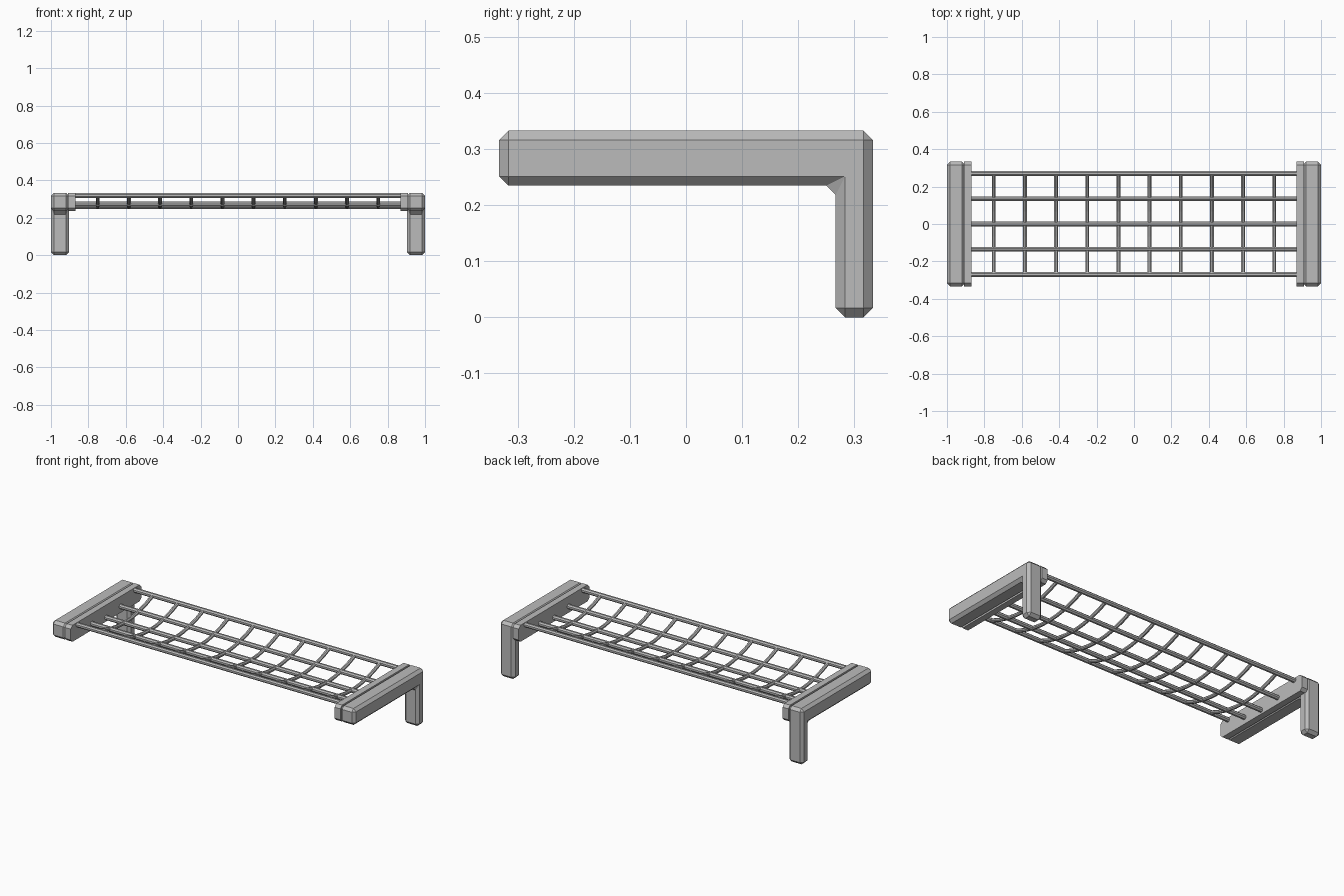
import bpy, bmesh, math
from mathutils import Vector

if "Cube" in bpy.data.objects:
    bpy.data.objects.remove(bpy.data.objects["Cube"])

grey = bpy.data.materials.new("plain grey")
grey.diffuse_color = (0.5, 0.5, 0.5, 1)
grey.use_nodes = True
grey.node_tree.nodes["Principled BSDF"].inputs["Base Color"].default_value = grey.diffuse_color


def finish(bm, name):
    bmesh.ops.recalc_face_normals(bm, faces=bm.faces[:])
    me = bpy.data.meshes.new(name)
    bm.to_mesh(me)
    bm.free()
    me.materials.append(grey)
    ob = bpy.data.objects.new(name, me)
    bpy.context.collection.objects.link(ob)
    return ob


def prism(name, profile, x0, x1, bevel, all_edges=True):
    """Extrude a (y, z) outline along x and chamfer it."""
    bm = bmesh.new()
    face = bm.faces.new([bm.verts.new((x0, y, z)) for y, z in profile])
    ext = bmesh.ops.extrude_face_region(bm, geom=[face])
    moved = [v for v in ext["geom"] if isinstance(v, bmesh.types.BMVert)]
    bmesh.ops.translate(bm, verts=moved, vec=(x1 - x0, 0, 0))
    bmesh.ops.recalc_face_normals(bm, faces=bm.faces[:])
    edges = [e for e in bm.edges
             if all_edges or abs(e.verts[0].co.x - e.verts[1].co.x) > 1e-4]
    bmesh.ops.bevel(bm, geom=edges, offset=bevel, segments=1,
                    profile=0.5, affect='EDGES')
    return finish(bm, name)


def tube(name, points, normal, radius, sides):
    """Sweep a regular polygon along a planar path; normal is the plane normal."""
    bm = bmesh.new()
    pts = [Vector(p) for p in points]
    n = Vector(normal)
    rings = []
    for i, p in enumerate(pts):
        t = (pts[min(i + 1, len(pts) - 1)] - pts[max(i - 1, 0)]).normalized()
        b = t.cross(n)
        angles = [math.tau * (k + 0.5) / sides for k in range(sides)]
        rings.append([bm.verts.new(p + radius * (math.cos(a) * n + math.sin(a) * b))
                      for a in angles])
    for r, s in zip(rings, rings[1:]):
        for k in range(sides):
            j = (k + 1) % sides
            bm.faces.new((r[k], r[j], s[j], s[k]))
    bm.faces.new(rings[0])
    bm.faces.new(rings[-1])
    return finish(bm, name)


def sag(y):
    # height of the hanging grid
    return 0.259 + 0.059 * (y / 0.267) ** 2


# End frames: L-shaped arm with back leg, and inner mounting plate
arm = [(-0.333, 0.235), (0.267, 0.235), (0.267, 0.0),
       (0.333, 0.0), (0.333, 0.333), (-0.333, 0.333)]
plate = [(-0.333, 0.235), (0.333, 0.235), (0.333, 0.333), (-0.333, 0.333)]
for side, s in (("left", -1), ("right", 1)):
    prism(side + "_arm_and_leg", arm, s * 1.0, s * 0.903, 0.0165)
    prism(side + "_plate", plate, s * 0.908, s * 0.87, 0.0165, False)

# Long rods
for i in range(5):
    y = -0.27 + 0.135 * i
    z = sag(y)
    tube(f"long_rod_{i + 1}", [(-0.89, y, z), (0.89, y, z)], (0, 1, 0), 0.0138, 8)

# Curved cross bars
ys = [-0.267 + 0.534 * k / 8 for k in range(9)]
for i in range(10):
    x = -0.75 + i / 6
    tube(f"cross_bar_{i + 1}", [(x, y, sag(y)) for y in ys], (1, 0, 0), 0.0108, 8)
